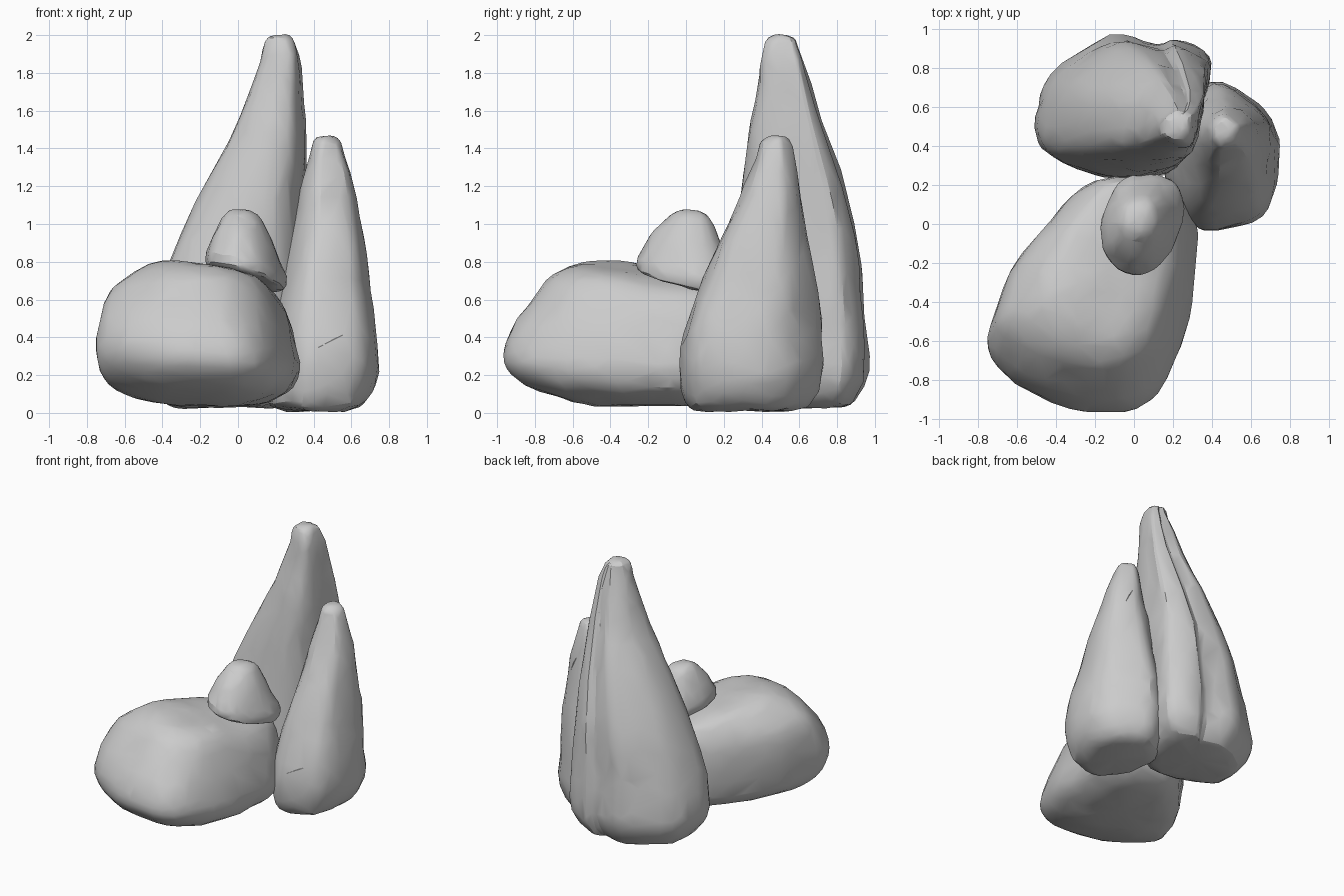
import bpy
import bmesh
from mathutils import Vector, noise

cube = bpy.data.objects.get("Cube")
if cube:
    bpy.data.objects.remove(cube, do_unlink=True)

stone = bpy.data.materials.new("stone grey")
stone.use_nodes = True
colour = (0.6, 0.6, 0.6, 1)
stone.diffuse_color = colour
stone.node_tree.nodes["Principled BSDF"].inputs["Base Color"].default_value = colour


def spline(points, steps, closed):
    """Smooth curve through points of any dimension."""
    n = len(points)
    pick = (lambda i: points[i % n]) if closed else (lambda i: points[max(0, min(n - 1, i))])
    out = []
    for i in range(n if closed else n - 1):
        a, b, c, d = (pick(i + k) for k in (-1, 0, 1, 2))
        for s in range(steps):
            t = s / steps
            out.append([q + t / 2 * (r - p + t * (2 * p - 5 * q + 4 * r - w + t * (3 * (q - r) + w - p)))
                        for p, q, r, w in zip(a, b, c, d)])
    if not closed:
        out.append(list(points[-1]))
    return out


def rock(name, outline, layers, tilt_low=(0, 0), tilt_high=(0, 0), rough=0.015, keep=0.22):
    """Loft an outline through layers (z, x min, x max, y min, y max), then chip it."""
    ring = spline(outline, 4, True)
    lows = [min(p[k] for p in ring) for k in (0, 1)]
    spans = [max(p[k] for p in ring) - lows[k] for k in (0, 1)]
    unit = [[(p[k] - lows[k]) / spans[k] for k in (0, 1)] for p in ring]
    levels = spline(layers, 4, False)
    bottom, top = layers[0][0], layers[-1][0]

    bm = bmesh.new()
    rings = []
    for z, x0, x1, y0, y1 in levels:
        t = (z - bottom) / (top - bottom)
        tx, ty = (a + (b - a) * t for a, b in zip(tilt_low, tilt_high))
        loop = []
        for u, v in unit:
            dx, dy = (u - 0.5) * (x1 - x0), (v - 0.5) * (y1 - y0)
            loop.append(bm.verts.new(((x0 + x1) / 2 + dx, (y0 + y1) / 2 + dy, z + tx * dx + ty * dy)))
        rings.append(loop)
    count = len(unit)
    for a, b in zip(rings, rings[1:]):
        for i in range(count):
            j = (i + 1) % count
            bm.faces.new((a[i], a[j], b[j], b[i]))
    for loop in (rings[0], rings[-1]):
        centre = bm.verts.new(sum((v.co for v in loop), Vector()) / count)
        for i in range(count):
            bm.faces.new((loop[i], loop[(i + 1) % count], centre))
    bmesh.ops.recalc_face_normals(bm, faces=bm.faces)
    bm.normal_update()

    # Uneven weathered surface
    for v in bm.verts:
        p = v.co * Vector((5, 5, 3))
        v.co += v.normal * rough * (noise.noise(p) + 0.5 * noise.noise(p * 3))
        v.co.z = max(v.co.z, 0)

    mesh = bpy.data.meshes.new(name)
    bm.to_mesh(mesh)
    bm.free()
    mesh.materials.append(stone)
    obj = bpy.data.objects.new(name, mesh)
    bpy.context.collection.objects.link(obj)
    # Broad chiselled facets
    facets = obj.modifiers.new("facets", 'DECIMATE')
    facets.ratio = keep
    bpy.ops.object.select_all(action='DESELECT')
    obj.select_set(True)
    bpy.context.view_layer.objects.active = obj
    bpy.ops.object.modifier_apply(modifier=facets.name)
    bpy.ops.object.shade_smooth_by_angle(angle=0.4)
    return obj


# Tall leaning spire at the back, with a groove down its rear
rock("tall_spire",
     [(-.5, .55), (-.47, .38), (-.3, .28), (-.08, .23), (.17, .25), (.32, .42),
      (.38, .7), (.39, .86), (.22, .955), (.12, .93), (-.12, .97), (-.42, .77)],
     [(.03, -.28, .22, .4, .84), (.06, -.4, .32, .3, .9), (.2, -.5, .39, .24, .965),
      (.4, -.49, .39, .24, .96), (.6, -.44, .385, .24, .94), (.85, -.35, .38, .26, .92),
      (1.2, -.18, .37, .295, .84), (1.55, .01, .36, .35, .72), (1.8, .1, .34, .385, .645),
      (1.93, .135, .315, .41, .6), (1.98, .155, .29, .43, .58), (2, .19, .25, .47, .54)])

# Shorter spire beside it
rock("short_spire",
     [(.4, .73), (.6, .65), (.73, .5), (.74, .25), (.66, .04), (.45, -.03), (.3, .0),
      (.18, .2), (.16, .5)],
     [(.01, .25, .57, .08, .55), (.05, .16, .67, .0, .66), (.2, .14, .74, -.03, .72),
      (.4, .17, .73, -.02, .72), (.6, .21, .71, .05, .7), (.85, .26, .68, .16, .66),
      (1.15, .32, .62, .29, .61), (1.35, .37, .57, .37, .57), (1.43, .39, .545, .39, .55),
      (1.46, .41, .52, .42, .53), (1.47, .44, .49, .45, .5)])

# Wide boulder lying at the front
rock("front_boulder",
     [(-.2, .24), (-.42, .04), (-.6, -.18), (-.71, -.42), (-.75, -.63), (-.62, -.81),
      (-.42, -.92), (-.18, -.97), (0, -.95), (.15, -.82), (.26, -.55), (.315, -.22),
      (.32, .02), (.2, .25)],
     [(.04, -.36, .1, -.48, .02), (.07, -.53, .19, -.64, .13), (.14, -.68, .29, -.85, .21),
      (.26, -.745, .33, -.97, .24), (.42, -.74, .31, -.92, .25), (.56, -.68, .275, -.81, .25),
      (.66, -.57, .23, -.73, .24), (.72, -.46, .17, -.63, .2), (.75, -.34, .07, -.5, .06),
      (.755, -.2, -.07, -.32, -.12)],
     tilt_high=(-.16, -.12), rough=.01)

# Small stone resting on the boulder
rock("perched_stone",
     [(.09, .26), (-.07, .21), (-.15, .03), (-.13, -.16), (0, -.26), (.15, -.21), (.25, -.05),
      (.26, .12), (.21, .23)],
     [(.7, -.07, .18, -.16, .16), (.72, -.15, .24, -.25, .24), (.78, -.16, .25, -.255, .255),
      (.86, -.145, .21, -.22, .21), (.95, -.12, .165, -.175, .165), (1.03, -.085, .115, -.11, .12),
      (1.065, -.05, .07, -.06, .07), (1.075, -.02, .03, -.02, .03)],
     tilt_low=(-.28, -.13))
